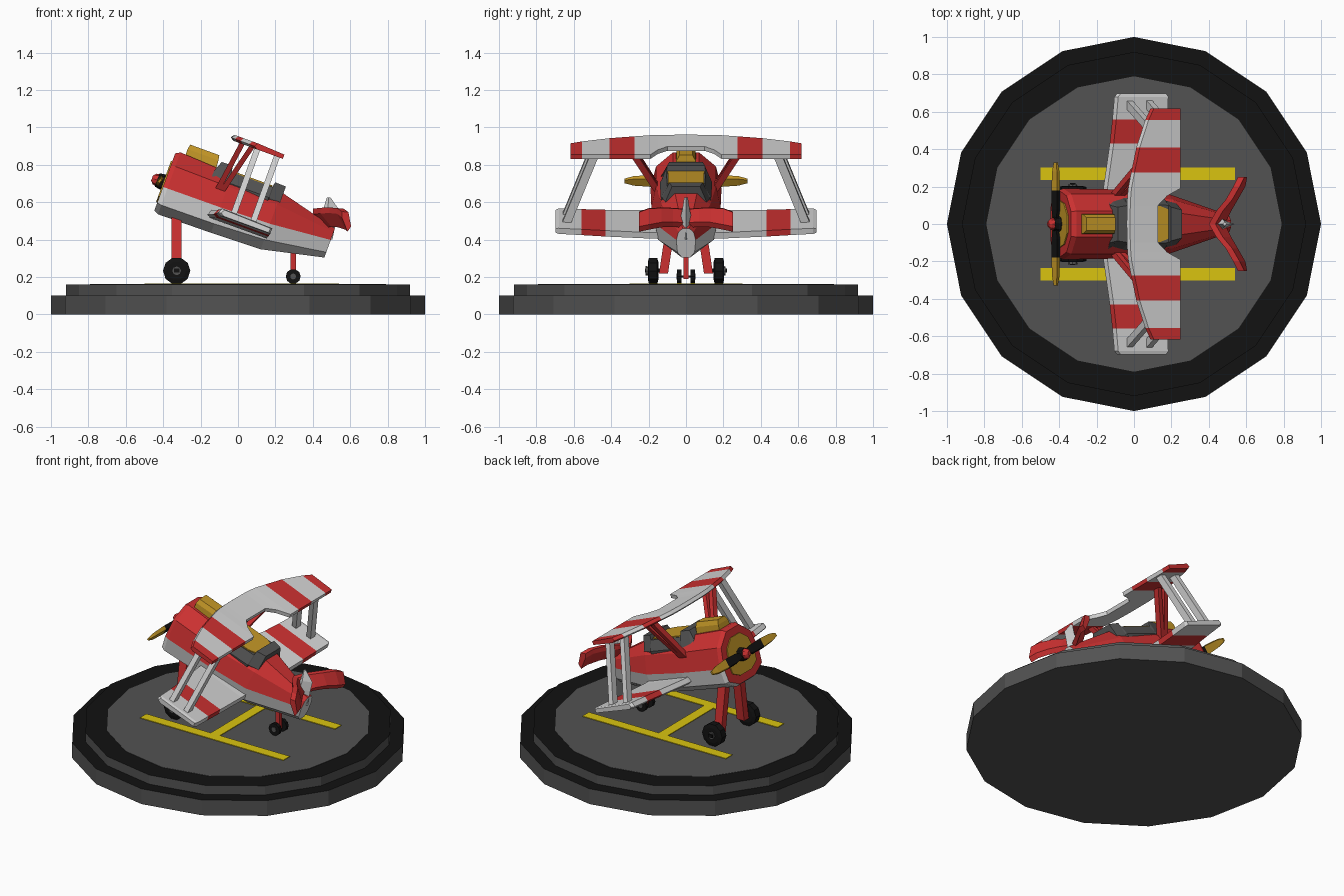
import bpy, bmesh, math
from mathutils import Matrix, Vector

if "Cube" in bpy.data.objects:
    bpy.data.objects.remove(bpy.data.objects["Cube"])


def mat(name, r, g, b):
    m = bpy.data.materials.new(name)
    m.diffuse_color = (r, g, b, 1)
    m.use_nodes = True
    m.node_tree.nodes["Principled BSDF"].inputs["Base Color"].default_value = m.diffuse_color
    return m


RED = mat("red", .60, .03, .03)
WHITE = mat("white", .66, .66, .66)
GREY = mat("dark_grey", .085, .085, .085)
BLACK = mat("black", .006, .006, .006)
GOLD = mat("gold", .55, .31, .02)
YELLOW = mat("paint_yellow", .70, .55, .005)

# The aircraft is built level, then pitched nose-up with this matrix
TILT = Matrix.Translation((0, 0, .6)) @ Matrix.Rotation(math.radians(20), 4, 'Y')
FLAT = Matrix.Identity(4)


def loft(name, rings, mats, rule=None, matrix=TILT):
    """Skin a list of rings with capped ends; rule(centre, normal) gives the material index."""
    bm = bmesh.new()
    vs = [[bm.verts.new(p) for p in ring] for ring in rings]
    n = len(rings[0])
    for a, b in zip(vs, vs[1:]):
        for i in range(n):
            bm.faces.new((a[i], a[(i + 1) % n], b[(i + 1) % n], b[i]))
    bm.faces.new(vs[0])
    bm.faces.new(vs[-1])
    bmesh.ops.recalc_face_normals(bm, faces=bm.faces)
    bm.normal_update()
    if rule:
        for f in bm.faces:
            f.material_index = rule(f.calc_center_median(), f.normal)
    bm.transform(matrix)
    me = bpy.data.meshes.new(name)
    bm.to_mesh(me)
    bm.free()
    for m in mats:
        me.materials.append(m)
    ob = bpy.data.objects.new(name, me)
    bpy.context.collection.objects.link(ob)
    return ob


def beam(name, p, q, a, b, m, matrix=TILT):
    """Strut from p to q with a rectangular horizontal section."""
    rings = [[(c[0] + i * a, c[1] + j * b, c[2]) for i, j in ((-1, -1), (1, -1), (1, 1), (-1, 1))]
             for c in (p, q)]
    return loft(name, rings, [m], None, matrix)


def disc(name, axis, centre, steps, n, mats, rule=None, matrix=TILT):
    """Turned part: steps are (offset along axis, radius)."""
    rings = []
    for d, r in steps:
        ring = []
        for i in range(n):
            t = 2 * math.pi * i / n
            c, s = r * math.cos(t), r * math.sin(t)
            o = {'X': (d, c, s), 'Y': (c, d, s), 'Z': (c, s, d)}[axis]
            ring.append(Vector(centre) + Vector(o))
        rings.append(ring)
    return loft(name, rings, mats, rule, matrix)


def sym(u, half):
    """Mirror half a cross-section of (y, z) points, top to bottom, into a ring."""
    return [(u, y, v) for y, v in half] + [(u, -y, v) for y, v in reversed(half)]


# Display base: grey sides, black ledges, grey apron
disc("base", 'Z', (0, 0, 0), [(0, 1), (.1, 1), (.1, .92), (.16, .92)], 16, [GREY, BLACK],
     lambda c, n: 1 if n.z > .5 else 0, FLAT)
disc("apron", 'Z', (0, 0, 0), [(.155, .79), (.162, .79)], 16, [GREY], None, FLAT)
for s in (-1, 1):
    beam("runway_line", (.02, s * .268, .16), (.02, s * .268, .166), .52, .033, YELLOW, FLAT)
beam("runway_crossbar", (0, 0, .16), (0, 0, .166), .033, .24, YELLOW, FLAT)

# Fuselage: red above the belt line, white below
nose = [(.065, .13), (.15, .06), (.18, -.06), (.17, -.15), (.08, -.195)]
cowl = [(.07, .145), (.16, .065), (.19, -.06), (.18, -.155), (.085, -.207)]
mid = [(.07, .13), (.16, .06), (.185, -.058), (.17, -.152), (.085, -.203)]
aft = [(.06, .13), (.13, .06), (.165, -.05), (.15, -.14), (.08, -.195)]
tail = [(.018, .045), (.04, .025), (.052, -.02), (.046, -.09), (.022, -.12)]
belt = lambda u: -.058 + max(0, u - .2) * .1
loft("fuselage", [sym(-.405, nose), sym(-.38, cowl), sym(-.08, mid), sym(.2, aft), sym(.535, tail)],
     [RED, WHITE], lambda c, n: 1 if c.z < belt(c.x) or n.x > .9 else 0)
loft("nose_grille", [sym(u, [(y * .72, (v + .03) * .72 - .03) for y, v in nose])
                     for u in (-.404, -.412)], [GOLD])

# Air intake on the cowl
loft("air_intake", [[(u0, -w, v), (u1, -w, v), (u1, w, v), (u0, w, v)]
                    for u0, u1, w, v in ((-.35, -.17, .055, .12), (-.35, -.175, .05, .175),
                                         (-.345, -.18, .035, .202))], [GOLD])

# Cockpit surround with raised windscreen and headrest, gold interior
frame = [(-.178, .10, .115), (-.155, .09, .172), (-.095, .10, .175), (-.085, .105, .14),
         (.145, .10, .14), (.15, .09, .168), (.212, .075, .166)]
loft("cockpit_frame", [sym(u, [(w, v), (w + .035, .08), (w + .03, .03)]) for u, w, v in frame], [GREY])
loft("cockpit_interior", [[(-.085, -.098, v), (.10, -.095, v), (.143, -.078, v),
                           (.143, .078, v), (.10, .095, v), (-.085, .098, v)]
                          for v in (.139, .147)], [GOLD])


def wing(name, stations, rule):
    """Stations are (y, leading u, trailing u, bottom v, top v) for one half."""
    full = [(-y, a, b, lo, hi) for y, a, b, lo, hi in reversed(stations) if y > 0] + stations
    rings = [[(a, y, lo + .012), (a + .012, y, hi), (b, y, hi - .008), (b, y, lo), (a + .02, y, lo)]
             for y, a, b, lo, hi in full]
    loft(name, rings, [WHITE, RED], rule)


# Lower wing with one red band each side
wing("lower_wing", [(0, -.13, .21, -.13, -.088), (.2, -.13, .21, -.13, -.088),
                    (.43, -.10, .215, -.117, -.075), (.56, -.088, .217, -.108, -.067),
                    (.68, -.08, .22, -.10, -.06), (.697, -.065, .21, -.097, -.064)],
     lambda c, n: 1 if .43 < abs(c.y) < .56 else 0)
# Upper wing with swept leading edge, trailing cutout and red bands
wing("upper_wing", [(0, -.155, .02, .30, .332), (.10, -.154, .02, .30, .332),
                    (.15, -.151, .07, .30, .332), (.19, -.147, .146, .30, .332),
                    (.275, -.13, .146, .30, .332), (.41, -.10, .146, .30, .332),
                    (.555, -.05, .146, .30, .332), (.617, -.02, .146, .30, .332)],
     lambda c, n: 1 if .275 < abs(c.y) < .41 or abs(c.y) > .555 else 0)

for s in (-1, 1):
    # Outer and cabin wing struts
    for u in (0, .112):
        beam("wing_strut", (u, s * .645, -.09), (u, s * .49, .31), .016, .024, WHITE)
    for u0, u1 in ((-.125, -.085), (-.10, -.03)):
        beam("cabin_strut", (u0, s * .15, .03), (u1, s * .31, .31), .014, .02, RED)
    # Propeller blade: black inner part, gold tip
    blade = [(.02, .012, .014), (.08, .018, .03), (.18, .018, .033), (.28, .015, .026), (.33, .009, .012)]
    loft("propeller_blade", [[(-.432 + i * a, s * y, -.036 + j * b)
                              for i, j in ((-1, -.6), (.2, -1), (1, .6), (-.2, 1))] for y, a, b in blade],
         [BLACK, GOLD], lambda c, n: 1 if abs(c.y) > .18 else 0)
    # Main landing gear
    beam("front_leg", (-.328, s * .075, .52), (-.328, s * .12, .22), .027, .024, RED, FLAT)
    beam("front_axle", (-.328, s * .16, .225), (-.328, s * .16, .245), .015, .06, BLACK, FLAT)
    disc("front_wheel", 'Y', (-.328, s * .176, .233),
         [(-.028, .05), (-.022, .073), (.022, .073), (.028, .05)], 10, [BLACK], None, FLAT)
    disc("front_hub", 'Y', (-.328, s * .207, .233), [(-.01, .026), (.004, .024)], 8, [GREY], None, FLAT)
    # Tail wheels
    disc("tail_wheel", 'Y', (.295, s * .036, .203), [(-.011, .04), (.011, .04)], 10, [BLACK], None, FLAT)
    disc("tail_hub", 'Y', (.295, s * .048, .203), [(-.003, .016), (.003, .016)], 8, [GREY], None, FLAT)
    # Swept tailplane
    plane = [(0, .40, .485, .565, .475), (.07, .44, .52, .57, .48), (.13, .49, .555, .572, .478),
             (.2, .53, .595, .568, .465), (.25, .555, .605, .55, .455)]
    loft("tailplane", [[(a, s * y, za - .03), (a, s * y, za), (a + .035, s * y, za - .003),
                        (b, s * y, zb + .015), (b - .02, s * y, zb - .012)]
                       for y, a, b, za, zb in plane], [RED], None, FLAT)

# Tail leg and axle
beam("tail_leg", (.295, 0, .36), (.295, 0, .19), .015, .014, RED, FLAT)
beam("tail_axle", (.295, 0, .198), (.295, 0, .208), .008, .035, BLACK, FLAT)

# Propeller hub and spinner
disc("propeller_hub", 'X', (0, 0, -.036), [(-.40, .045), (-.447, .038)], 8, [BLACK])
disc("spinner", 'X', (0, 0, -.036), [(-.445, .034), (-.462, .03), (-.476, .014)], 8, [RED])

# Fin, diamond section
fin = [(.40, .505, .45, .036, .40), (.43, .525, .465, .032, .50), (.455, .54, .48, .02, .56),
       (.475, .495, .485, .01, .625)]
loft("fin", [[(a, 0, z), (m, -w, z), (b, 0, z), (m, w, z)] for a, b, m, w, z in fin], [WHITE], None, FLAT)
